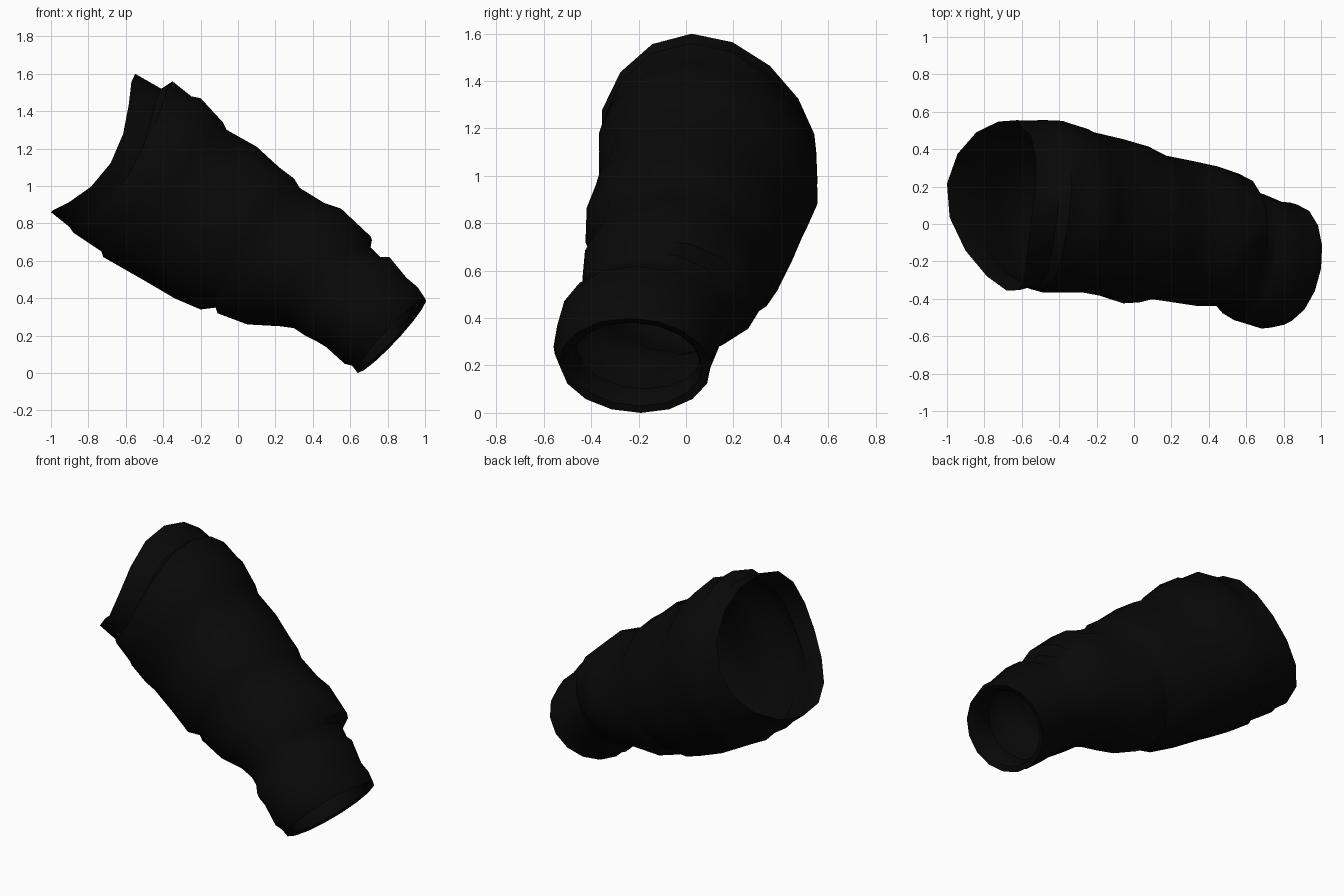
import bpy, bmesh, math
from mathutils import Vector

if "Cube" in bpy.data.objects:
    bpy.data.objects.remove(bpy.data.objects["Cube"])

SIDES = 16

black = bpy.data.materials.new("black cloth")
black.diffuse_color = (0.0025, 0.0025, 0.0025, 1)
black.use_nodes = True
black.node_tree.nodes["Principled BSDF"].inputs["Base Color"].default_value = black.diffuse_color

# Sleeve folds: lower x, lower z, upper x, upper z, y centre, y half width
FOLDS = [
    (-1.00, .86, -.55, 1.60, .12, .45),
    (-.90, .78, -.41, 1.52, .135, .44),
    (-.88, .75, -.35, 1.56, .12, .45),
    (-.73, .65, -.25, 1.48, .105, .465),
    (-.72, .62, -.20, 1.47, .10, .46),
    (-.58, .54, -.08, 1.34, .075, .445),
    (-.51, .50, -.06, 1.30, .07, .43),
    (-.34, .40, .10, 1.21, .035, .425),
    (-.20, .34, .22, 1.10, -.005, .425),
    (-.12, .35, .30, 1.04, -.015, .395),
    (-.11, .32, .33, .99, -.015, .385),
    (.05, .26, .46, .91, -.04, .38),
    (.23, .25, .55, .88, -.065, .375),
    (.30, .24, .71, .73, -.085, .355),
    (.36, .20, .70, .68, -.125, .325),
    (.42, .17, .76, .62, -.17, .345),
    (.47, .14, .81, .62, -.185, .345),
    (.57, .05, .90, .51, -.22, .34),
    (.61, .04, .96, .46, -.22, .335),
    (.64, .00, 1.00, .40, -.215, .32),
]
# How far the front of each fold is cut back along the sleeve
DIPS = [.20, .17, .15, .09, .08, .03, .01]
AXIS = Vector((.82, -.18, -.54))


def ring(fold, scale=1.0, shift=0.0, dip=0.0):
    """Slanted elliptical cross-section of the sleeve."""
    lx, lz, ux, uz, yc, half = fold
    centre = Vector(((lx + ux) / 2, yc, (lz + uz) / 2)) + AXIS * shift
    # the cross-section leans at the shoulder and less at the cuff
    lean = -.12 - .14 * max(0, min(1, (.6 - centre.x) / 1.3))
    rise = (uz - lz) / 2
    up = Vector(((ux - lx) / 2, lean * rise, rise))
    width = math.sqrt(half ** 2 - up.y ** 2)
    side = Vector((.16 * width, width, 0))
    points = []
    for i in range(SIDES):
        a = math.tau * i / SIDES
        s = math.sin(a)
        cut = dip * s * s * (1 if s < 0 else .5)
        points.append(centre + (up * math.cos(a) + side * s) * scale + AXIS * cut)
    return points


# Shoulder opening dips at its sides, cuff lip turns inward
rings = [ring(f, dip=DIPS[i] if i < len(DIPS) else 0) for i, f in enumerate(FOLDS)]
rings += [ring(FOLDS[-1], s, d) for s, d in ((.88, -.01), (.82, -.05), (.84, -.13))]

# Skin the rings into an open tube
bm = bmesh.new()
loops = [[bm.verts.new(p) for p in r] for r in rings]
for a, b in zip(loops, loops[1:]):
    for i in range(SIDES):
        j = (i + 1) % SIDES
        bm.faces.new((a[i], a[j], b[j], b[i]))
bm.normal_update()
# The top of the sleeve must face up
if loops[8][0].link_faces[0].normal.z < 0:
    bmesh.ops.reverse_faces(bm, faces=bm.faces[:])
mesh = bpy.data.meshes.new("sleeve")
bm.to_mesh(mesh)
bm.free()
sleeve = bpy.data.objects.new("sleeve", mesh)
bpy.context.collection.objects.link(sleeve)
mesh.materials.append(black)

bpy.context.view_layer.objects.active = sleeve
sleeve.select_set(True)
bpy.ops.object.shade_smooth_by_angle(angle=math.radians(50))
